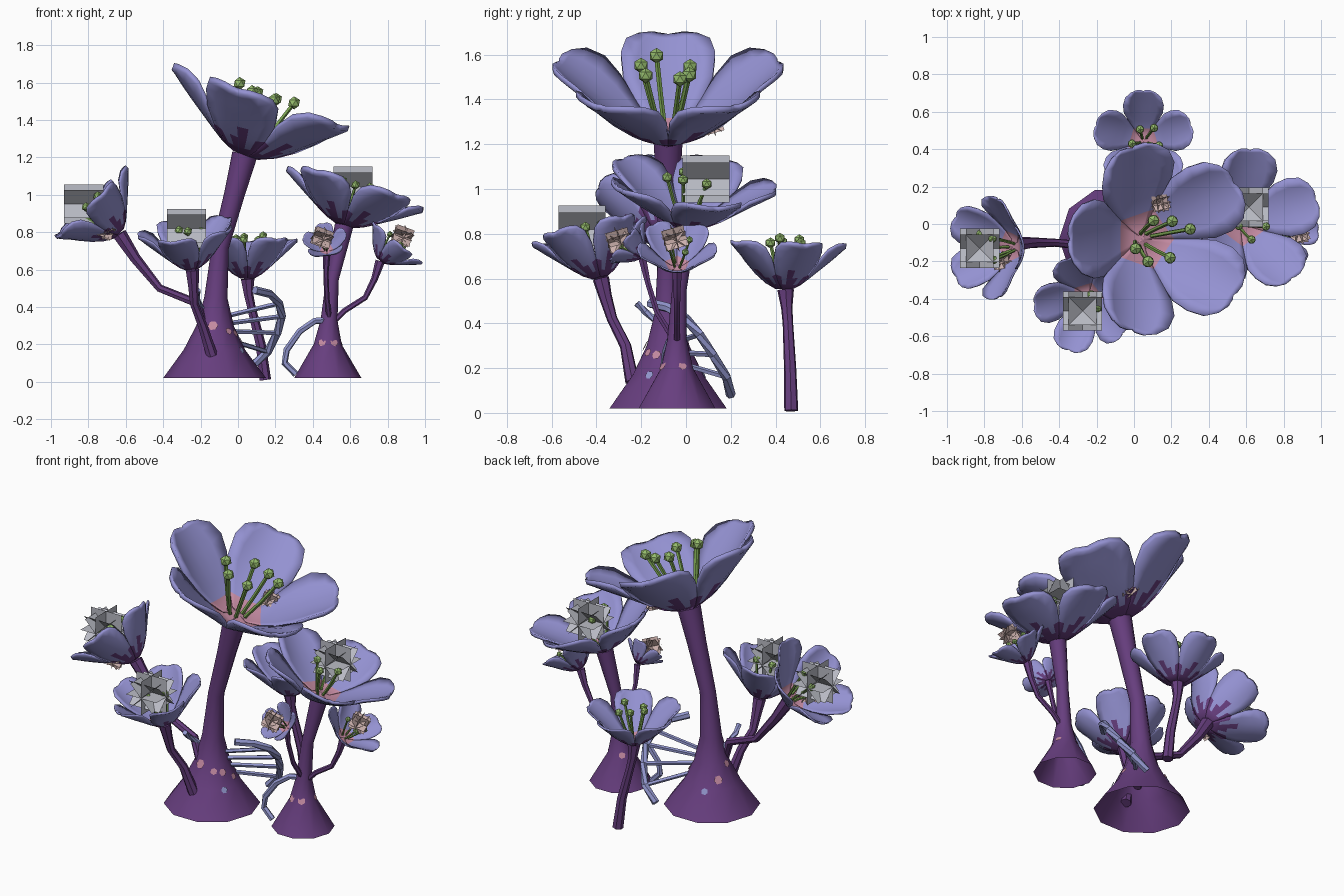
import bpy, bmesh, math, random
from mathutils import Vector, Quaternion, Euler

if "Cube" in bpy.data.objects:
    bpy.data.objects.remove(bpy.data.objects["Cube"])

random.seed(4)
UP = Vector((0, 0, 1))


def material(name, rgb):
    m = bpy.data.materials.new(name)
    m.diffuse_color = (*rgb, 1)
    m.use_nodes = True
    m.node_tree.nodes["Principled BSDF"].inputs["Base Color"].default_value = m.diffuse_color
    return m


PETAL = material("petal_lavender", (0.295, 0.285, 0.64))
PURPLE = material("stem_purple", (0.135, 0.048, 0.21))
PINK = material("centre_pink", (0.54, 0.25, 0.35))
GREEN = material("anther_green", (0.30, 0.50, 0.15))
STALK = material("filament_green", (0.19, 0.36, 0.08))
TENDRIL = material("tendril_blue", (0.29, 0.31, 0.62))
GREY = material("burst_grey", (0.50, 0.51, 0.57))
BLUSH = material("burst_blush", (0.62, 0.45, 0.43))


def make(name, verts, faces, mats, idx=None, smooth=None):
    me = bpy.data.meshes.new(name)
    me.from_pydata([tuple(v) for v in verts], [], faces)
    for m in mats:
        me.materials.append(m)
    if idx:
        for p, i in zip(me.polygons, idx):
            p.material_index = i
    ob = bpy.data.objects.new(name, me)
    bpy.context.collection.objects.link(ob)
    if smooth:
        bpy.ops.object.select_all(action='DESELECT')
        bpy.context.view_layer.objects.active = ob
        ob.select_set(True)
        bpy.ops.object.shade_smooth_by_angle(angle=math.radians(smooth))
    return ob


def tube(name, pts, radii, mat, sides=6, open_bottom=False):
    pts = [Vector(p) for p in pts]
    if not isinstance(radii, (list, tuple)):
        radii = [radii] * len(pts)
    verts, faces, n = [], [], len(pts)
    for i, p in enumerate(pts):
        d = (pts[min(i + 1, n - 1)] - pts[max(i - 1, 0)]).normalized()
        if open_bottom and i == 0:
            d = UP
        q = UP.rotation_difference(d)
        for k in range(sides):
            a = 2 * math.pi * k / sides
            verts.append(p + q @ Vector((math.cos(a), math.sin(a), 0)) * radii[i])
    for i in range(n - 1):
        for k in range(sides):
            a, b = i * sides + k, i * sides + (k + 1) % sides
            faces.append((a, b, b + sides, a + sides))
    faces.append(tuple(range((n - 1) * sides, n * sides)))
    if not open_bottom:
        faces.append(tuple(reversed(range(sides))))
    return make(name, verts, faces, [mat], smooth=40)


# Petal rows: radius, height, half width, edge lift (fractions of flower size), spoon shaped
ROWS = [(0, .10, 0.01, 0), (.12, .04, .088, 0), (.26, .14, .19, .03), (.4, .29, .292, .08),
        (.55, .46, .385, .18), (.7, .63, .405, .26), (.85, .81, .36, .2), (.95, .94, .25, .09), (1.0, .99, .13, .03)]
COLS = [-1, -.66, -.33, 0, .33, .66, 1]


def flower(name, base, axis, R, H, phase, stamens=5, ball=0.025):
    base, q = Vector(base), UP.rotation_difference(Vector(axis).normalized())
    verts, faces, idx = [], [], []
    nr, nc = len(ROWS), len(COLS)
    for k in range(5):
        spin = Quaternion(UP, math.radians(phase + 72 * k))
        o = len(verts)
        for layer in (0, 1):
            for i, (r, h, w, lift) in enumerate(ROWS):
                for v in COLS:
                    z = H * (h + lift * v * v) - layer * 0.06 * R
                    rr = r - (.02 if i == nr - 1 and v == 0 else 0)
                    verts.append(base + q @ (spin @ Vector((rr * R, w * v * R, z))))

        def g(layer, i, j):
            return o + layer * nr * nc + i * nc + j
        for i in range(nr - 1):
            for j in range(nc - 1):
                faces.append((g(0, i, j), g(0, i + 1, j), g(0, i + 1, j + 1), g(0, i, j + 1)))
                idx.append(2 if i < 2 else 0)           # pink heart inside
                faces.append((g(1, i, j), g(1, i, j + 1), g(1, i + 1, j + 1), g(1, i + 1, j)))
                finger = (i == 2 and j in (0, 2, 3, 5)) or (i == 3 and j == 2 + k % 2)
                idx.append(1 if i < 2 or finger else 0)  # purple fingers outside
            for j, flip in ((0, False), (nc - 1, True)):
                f = (g(0, i, j), g(1, i, j), g(1, i + 1, j), g(0, i + 1, j))
                faces.append(f[::-1] if flip else f)
                idx.append(0 if i > 1 else 1)
        for j in range(nc - 1):
            faces.append((g(0, nr - 1, j), g(1, nr - 1, j), g(1, nr - 1, j + 1), g(0, nr - 1, j + 1)))
            idx.append(0)
    make(name + "_petals", verts, faces, [PETAL, PURPLE, PINK], idx, smooth=180)

    # stamens: bent filament with a low-poly anther
    for k in range(stamens):
        a = math.radians(phase + 30 + 360 * k / stamens + random.uniform(-15, 15))
        rad, top = R * random.uniform(.2, .34), H * random.uniform(.98, 1.1)
        d = Vector((math.cos(a), math.sin(a), 0))
        pts = [base + q @ (d * rad * f + UP * top * t) for f, t in ((.3, .08), (.65, .5), (1, 1))]
        tube(f"{name}_filament_{k}", pts, ball * .33, STALK, 5)
        bm = bmesh.new()
        bmesh.ops.create_icosphere(bm, subdivisions=1, radius=ball)
        me = bpy.data.meshes.new(f"{name}_anther_{k}")
        bm.to_mesh(me)
        bm.free()
        me.materials.append(GREEN)
        ob = bpy.data.objects.new(me.name, me)
        ob.location = pts[-1]
        bpy.context.collection.objects.link(ob)


def burst(name, centre, s, mat, rot=(0, 0, 0)):
    # square cards: three upright to the axes, two crossed pairs at 45 degrees
    verts, faces, q, h = [], [], Euler(rot).to_quaternion(), s / 2
    for turn in ((0, 0, 0), (90, 0, 0), (0, 90, 0), (45, 0, 0), (-45, 0, 0), (0, 45, 0), (0, -45, 0)):
        t = Euler([math.radians(a) for a in turn]).to_quaternion()
        n = len(verts)
        for a, b in ((-h, -h), (h, -h), (h, h), (-h, h)):
            verts.append(Vector(centre) + q @ (t @ Vector((a, b, 0))))
        faces.append((n, n + 1, n + 2, n + 3))
    make(name, verts, faces, [mat])


def spot(name, centre, r, az, z, size, mat):
    # hexagonal plate lying on a trunk
    a = math.radians(az)
    out = Vector((math.cos(a), math.sin(a), 0))
    q = UP.rotation_difference((out + UP * .5).normalized())
    c = Vector((centre[0], centre[1], z)) + out * (r + .003)
    vs = [c + q @ Vector((size * math.cos(t * math.pi / 3), size * math.sin(t * math.pi / 3), 0)) for t in range(6)]
    make(name, vs, [tuple(range(6))], [mat])


# Trunks with flared hollow feet
tube("main_trunk", [(-.125, -.08, .02), (-.125, -.08, .17), (-.122, -.08, .3), (-.118, -.08, .45),
                    (-.095, -.08, .72), (-.02, -.08, 1.0), (.036, -.08, 1.215)],
     [.275, .165, .1, .062, .046, .055, .068], PURPLE, 10, True)
tube("second_trunk", [(.48, -.04, .02), (.48, -.04, .2), (.487, -.04, .33), (.505, -.03, .55), (.567, 0, .835)],
     [.18, .075, .045, .034, .05], PURPLE, 10, True)

# Branches
tube("left_branch", [(-.14, -.14, .2), (-.22, -.12, .42), (-.42, -.1, .5), (-.55, -.1, .66), (-.635, -.11, .79)],
     [.025, .025, .022, .03, .04], PURPLE, 7)
tube("front_branch", [(-.14, -.24, .14), (-.19, -.27, .3), (-.235, -.33, .42), (-.24, -.36, .52), (-.245, -.38, .6)],
     [.032, .026, .024, .03, .038], PURPLE, 7)
tube("back_stem", [(.145, .47, .01), (.12, .465, .2), (.07, .455, .4), (.055, .45, .47), (.05, .445, .55)],
     [.032, .028, .024, .026, .038], PURPLE, 7)
tube("right_branch", [(.49, -.04, .3), (.57, -.04, .38), (.68, -.04, .45), (.73, -.04, .55), (.76, -.04, .645)],
     [.016, .015, .015, .018, .026], PURPLE, 6)
tube("small_branch", [(.49, -.05, .32), (.475, -.13, .45), (.47, -.17, .58), (.475, -.195, .69)],
     [.015, .014, .014, .02], PURPLE, 6)

# Flower heads
flower("large_flower", (.04, -.08, 1.23), (.34, 0, .94), .52, .31, 36, 6, .035)
flower("second_flower", (.57, .0, .85), (.29, .1, .95), .385, .2, 18)
flower("left_flower", (-.64, -.12, .8), (-.7, -.03, .7), .28, .22, 0)
flower("front_flower", (-.245, -.385, .61), (-.13, -.22, .95), .265, .215, 36)
flower("back_flower", (.05, .44, .56), (0, .03, 1), .27, .2, 18)
flower("right_flower", (.765, -.04, .65), (.64, 0, .77), .18, .13, 0, 4, .017)
flower("small_flower", (.475, -.2, .7), (-.12, -.72, .62), .12, .09, 18, 3, .013)

# Grey and blush card bursts
for i, c in enumerate([(-.825, -.13, .95), (-.275, -.465, .82), (.615, .09, 1.045)]):
    burst(f"grey_burst_{i}", c, .21, GREY)
for i, (c, s) in enumerate([((.45, -.3, .77), .1), ((.88, -.05, .78), .1),
                            ((.14, .115, 1.29), .09), ((-.71, -.2, .81), .09)]):
    burst(f"blush_burst_{i}", c, s, BLUSH, (.3, .35, .25))

# Curled tendril with rungs back to the main trunk
ARC = [(.09, -.16, .49), (.17, -.08, .47), (.22, 0, .42), (.235, .06, .35),
       (.21, .12, .26), (.16, .18, .16), (.07, .2, .08)]
tube("curled_tendril", ARC, .022, TENDRIL, 6)
for i in range(4):
    tube(f"tendril_rung_{i}", [(-.07, -.06, .35 - .04 * i), Vector(ARC[i + 2])], .013, TENDRIL, 5)
tube("back_tendril", [(-.215, -.22, .49), (-.22, -.18, .45), (-.2, -.12, .4), (-.12, -.06, .32)], .016, TENDRIL, 6)
tube("side_tendril", [(.48, -.05, .33), (.41, -.07, .325), (.33, -.09, .27), (.26, -.1, .17),
                      (.25, -.1, .1), (.31, -.1, .04)], .018, TENDRIL, 6)

# Spots on the trunks
A, B = (-.125, -.08), (.48, -.04)
for i, (c, r, az, z, s, m) in enumerate([
        (A, .1, -95, .3, .028, PINK), (A, .115, -50, .27, .02, PINK), (A, .12, -25, .26, .022, PINK),
        (A, .14, 5, .22, .02, PINK), (A, .165, -30, .17, .02, TENDRIL), (A, .135, 140, .23, .026, PINK),
        (A, .165, 110, .17, .02, TENDRIL), (A, .1, 180, .3, .022, PINK), (B, .07, -115, .21, .023, PINK),
        (B, .07, -62, .21, .023, PINK), (B, .07, 20, .21, .02, PINK), (B, .07, 130, .21, .02, PINK)]):
    spot(f"trunk_spot_{i}", c, r, az, z, s, m)
